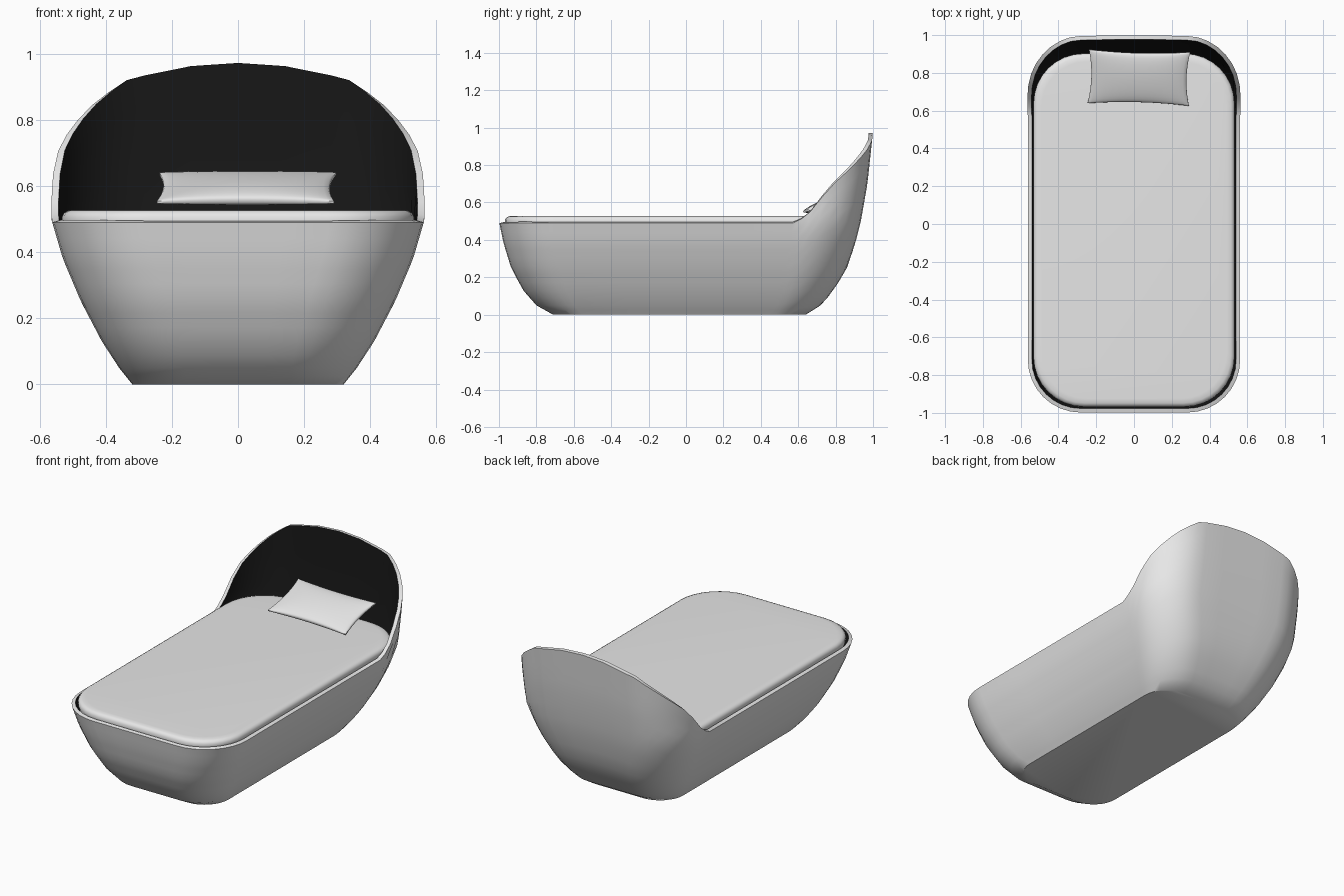
import bpy, math
from mathutils import Vector

if "Cube" in bpy.data.objects:
    bpy.data.objects.remove(bpy.data.objects["Cube"])


def material(name, v):
    m = bpy.data.materials.new(name)
    m.diffuse_color = (v, v, v, 1)
    m.use_nodes = True
    m.node_tree.nodes["Principled BSDF"].inputs["Base Color"].default_value = m.diffuse_color
    return m


GREY = material("soft grey", 0.8)
BLACK = material("black lining", 0.008)
RIM = material("pale rim", 0.95)


def interp(table, t):
    if t <= table[0][0]:
        return table[0][1:]
    for a, b in zip(table, table[1:]):
        if t <= b[0]:
            f = (t - a[0]) / (b[0] - a[0])
            return tuple(p + (q - p) * f for p, q in zip(a[1:], b[1:]))
    return table[-1][1:]


# Hull outline by height: z, half width, front y, back y, corner radius
HULL = [(0, .32, -.71, .64, .16), (.05, .36, -.80, .72, .20),
        (.13, .412, -.87, .79, .23), (.25, .475, -.935, .86, .26),
        (.38, .53, -.975, .905, .275), (.5, .565, -1, .935, .28),
        (.7, .565, -1, .97, .28), (.98, .565, -1, 1, .28)]
# Rim height by y
RISE = [(.64, .49), (.70, .525), (.74, .575), (.80, .68), (.87, .75),
        (.93, .815), (.975, .875), (1, .93)]


def outline(hw, yf, yb, r):
    """Rounded rectangle, counterclockwise from the right side."""
    pts = []
    corners = [(hw - r, yb - r), (r - hw, yb - r), (r - hw, yf + r), (hw - r, yf + r)]
    long_r = [0, .25, .5, .75, .94, .97]
    long_l = [0, .03, .06, .25, .5, .75]
    short = [0, .25, .5, .75]
    starts = [(hw, yf + r), (hw - r, yb), (-hw, yb - r), (r - hw, yf)]
    ends = [(hw, yb - r), (r - hw, yb), (-hw, yf + r), (hw - r, yf)]
    for k, fr in enumerate((long_r, short, long_l, short)):
        s, e = Vector(starts[k]), Vector(ends[k])
        pts += [tuple(s.lerp(e, f)) for f in fr]
        for j in range(8):
            a = math.pi / 2 * (k + j / 8)
            pts.append((corners[k][0] + r * math.cos(a), corners[k][1] + r * math.sin(a)))
    return pts


def loft(name, rings, cap_top, mats):
    n = len(rings[0])
    verts = [p for ring in rings for p in ring]
    faces = [tuple(reversed(range(n)))]
    for k in range(len(rings) - 1):
        for i in range(n):
            j = (i + 1) % n
            faces.append((k * n + i, k * n + j, (k + 1) * n + j, (k + 1) * n + i))
    if cap_top:
        faces.append(tuple(range((len(rings) - 1) * n, len(rings) * n)))
    return make(name, verts, faces, mats)


def make(name, verts, faces, mats):
    me = bpy.data.meshes.new(name)
    me.from_pydata(verts, [], faces)
    me.update()
    ob = bpy.data.objects.new(name, me)
    bpy.context.collection.objects.link(ob)
    for m in mats:
        me.materials.append(m)
    return ob


def select(ob):
    bpy.ops.object.select_all(action='DESELECT')
    ob.select_set(True)
    bpy.context.view_layer.objects.active = ob


def smooth(ob, deg):
    select(ob)
    bpy.ops.object.shade_smooth_by_angle(angle=math.radians(deg))


# Bed shell with raised head end
top = outline(*HULL[-1][1:])
heights = []
for x, y in top:
    h = interp(RISE, y)[0]
    if y > .999:
        h = .97 - .47 * x * x
    heights.append(h)
rings = []
for s in (0, .05, .1, .18, .26, .35, .44, .53, .62, .71, .8, .9, 1):
    ring = []
    for i, h in enumerate(heights):
        z = s * h
        x, y = outline(*interp(HULL, z))[i]
        ring.append((x, y, z))
    rings.append(ring)
shell = loft("bed_shell", rings, False, (GREY, BLACK, RIM))
mod = shell.modifiers.new("wall", 'SOLIDIFY')
mod.thickness = .022
mod.offset = -1
mod.material_offset = 1
mod.material_offset_rim = 2
select(shell)
bpy.ops.object.modifier_apply(modifier="wall")
smooth(shell, 38)

# Mattress with soft top edge
rings = []
for z, inset in ((.36, .034), (.44, .03), (.49, .03), (.508, .033), (.52, .04), (.526, .052), (.528, .075)):
    hw, yf, yb, r = interp(HULL, min(z, .5))
    rings.append([(x, y, z) for x, y in outline(hw - inset, yf + inset, yb - inset, r - inset / 2)])
mattress = loft("mattress", rings, True, (GREY,))
smooth(mattress, 40)

# Pillow: two puffed sheets joined at a pinched seam
N = 16
verts, faces = [], []
for side in (1, -1):
    base = len(verts)
    for j in range(N + 1):
        for i in range(N + 1):
            u = math.sin(math.pi * (i / N - .5))
            v = math.sin(math.pi * (j / N - .5))
            puff = max(0, (1 - u * u) * (1 - v * v)) ** .45
            verts.append((.268 * u * (1 - .06 * (1 - v * v)),
                          .148 * v * (1 - .09 * (1 - u * u)),
                          side * (.004 + .026 * puff)))
    for j in range(N):
        for i in range(N):
            a = base + j * (N + 1) + i
            f = (a, a + 1, a + N + 2, a + N + 1)
            faces.append(f if side > 0 else f[::-1])
M = (N + 1) ** 2
edge = ([i for i in range(N)] + [j * (N + 1) + N for j in range(N)]
        + [N * (N + 1) + i for i in range(N, 0, -1)] + [j * (N + 1) for j in range(N, 0, -1)])
for a, b in zip(edge, edge[1:] + edge[:1]):
    faces.append((a + M, b + M, b, a))
pillow = make("pillow", verts, faces, (GREY,))
pillow.location = (.026, .775, .594)
pillow.rotation_euler = (math.radians(17), 0, math.radians(-1.5))
smooth(pillow, 50)
